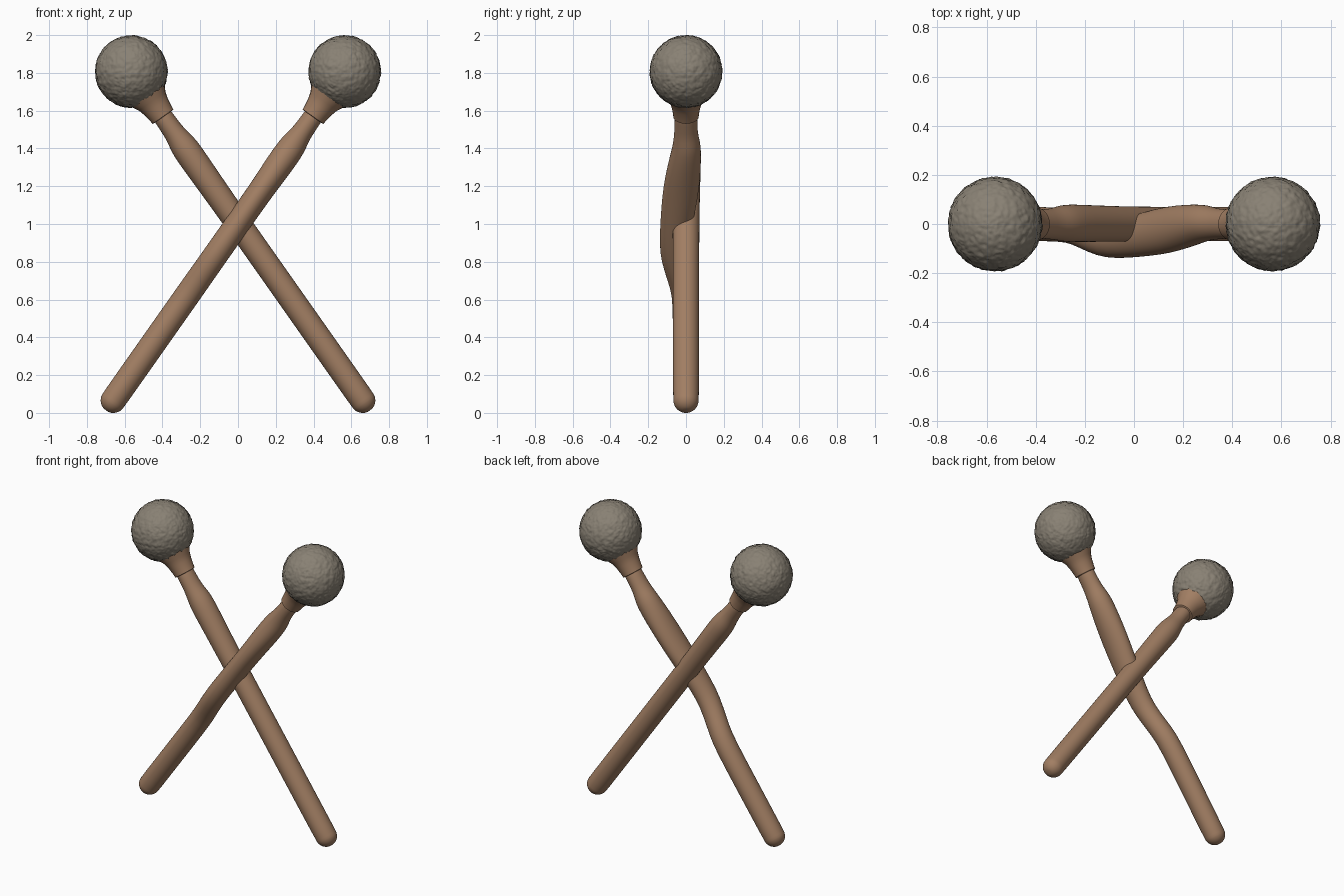
import bpy, bmesh, math
from mathutils import Vector, noise

cube = bpy.data.objects.get("Cube")
if cube:
    bpy.data.objects.remove(cube, do_unlink=True)


def material(name, rgb):
    mat = bpy.data.materials.new(name)
    mat.use_nodes = True
    mat.diffuse_color = (*rgb, 1)
    mat.node_tree.nodes["Principled BSDF"].inputs["Base Color"].default_value = (*rgb, 1)
    return mat


wood = material("warm wood", (0.36, 0.21, 0.125))
stone = material("rough stone", (0.25, 0.22, 0.175))
SIDES = 24
FOOT = Vector((-0.66, 0, 0.067))
HEAD = Vector((0.565, 0, 1.807))
AXIS = (HEAD - FOOT).normalized()
ACROSS = Vector((AXIS.z, 0, -AXIS.x))


def finish(bm, name, mat, angle):
    bmesh.ops.recalc_face_normals(bm, faces=bm.faces)
    mesh = bpy.data.meshes.new(name)
    bm.to_mesh(mesh)
    bm.free()
    mesh.materials.append(mat)
    obj = bpy.data.objects.new(name, mesh)
    bpy.context.collection.objects.link(obj)
    bpy.ops.object.select_all(action='DESELECT')
    obj.select_set(True)
    bpy.context.view_layer.objects.active = obj
    bpy.ops.object.shade_smooth_by_angle(angle=math.radians(angle))
    return obj


def loft(name, rings, side, subdivide):
    """Sweep oval rings (height, y offset, width radius, depth radius) along the axis."""
    bm = bmesh.new()
    loops = []
    for z, cy, rw, rd in rings:
        c = FOOT + AXIS * ((z - FOOT.z) / AXIS.z)
        loop = []
        for i in range(SIDES):
            a = math.tau * i / SIDES
            p = c + ACROSS * (rw * math.cos(a))
            loop.append(bm.verts.new((p.x * side, cy + rd * math.sin(a), p.z)))
        loops.append(loop)
    for low, high in zip(loops, loops[1:]):
        for i in range(SIDES):
            j = (i + 1) % SIDES
            bm.faces.new((low[i], low[j], high[j], high[i]))
    bm.faces.new(loops[0])
    bm.faces.new(loops[-1])
    obj = finish(bm, name, wood, 40)
    if subdivide:
        mod = obj.modifiers.new("smooth curve", 'SUBSURF')
        mod.levels = mod.render_levels = 1
    return obj


def rounded_foot(r):
    rings = []
    for k in range(1, 7):
        a = math.pi / 2 * k / 7
        rings.append((FOOT.z - r * math.cos(a) * AXIS.z, 0, r * math.sin(a), r * math.sin(a)))
    return rings


# Shared ends of both handles
foot = rounded_foot(0.068) + [(FOOT.z, 0, 0.068, 0.069), (0.35, 0, 0.068, 0.07)]
neck = [(1.40, 0.003, 0.074, 0.077), (1.44, 0.003, 0.066, 0.070),
        (1.48, 0, 0.056, 0.063), (1.53, 0, 0.053, 0.060), (1.66, 0, 0.053, 0.060)]

# Straight handle and the handle that bows forward around it
straight = [(0.8, 0, 0.068, 0.07), (1.1, 0, 0.068, 0.072), (1.33, 0.003, 0.074, 0.077)]
bowed = [(0.58, 0, 0.068, 0.07), (0.66, -0.013, 0.068, 0.069), (0.76, -0.048, 0.067, 0.070),
         (0.85, -0.066, 0.067, 0.074), (0.96, -0.056, 0.067, 0.083),
         (1.08, -0.040, 0.067, 0.092), (1.2, -0.024, 0.068, 0.097),
         (1.31, -0.009, 0.074, 0.089)]

# Collar flares from a crisp rim into the head
collar = [(1.567, 0, 0.060, 0.060), (1.569, 0, 0.067, 0.067), (1.585, 0, 0.069, 0.069),
          (1.62, 0, 0.076, 0.076), (1.65, 0, 0.086, 0.086),
          (1.675, 0, 0.103, 0.103), (1.70, 0, 0.115, 0.115)]


def stone_head(name, side, seed):
    """Ball with a pitted, hammered surface."""
    bm = bmesh.new()
    bmesh.ops.create_icosphere(bm, subdivisions=6, radius=1)
    centre = Vector((HEAD.x * side, 0, HEAD.z))
    for v in bm.verts:
        d = v.co.normalized()
        coarse = noise.noise(d * 8 + Vector((seed, 0, 0)))
        fine = noise.noise(d * 17 + Vector((0, seed, 0)))
        v.co = centre + d * (0.191 + 0.004 * coarse + 0.0035 * fine)
    finish(bm, name, stone, 60)


for label, side, middle in (("left", 1, bowed), ("right", -1, straight)):
    loft(label + "_handle", foot + middle + neck, side, True)
    loft(label + "_collar", collar, side, False)
    stone_head(label + "_head", side, 5 + 3 * side)
